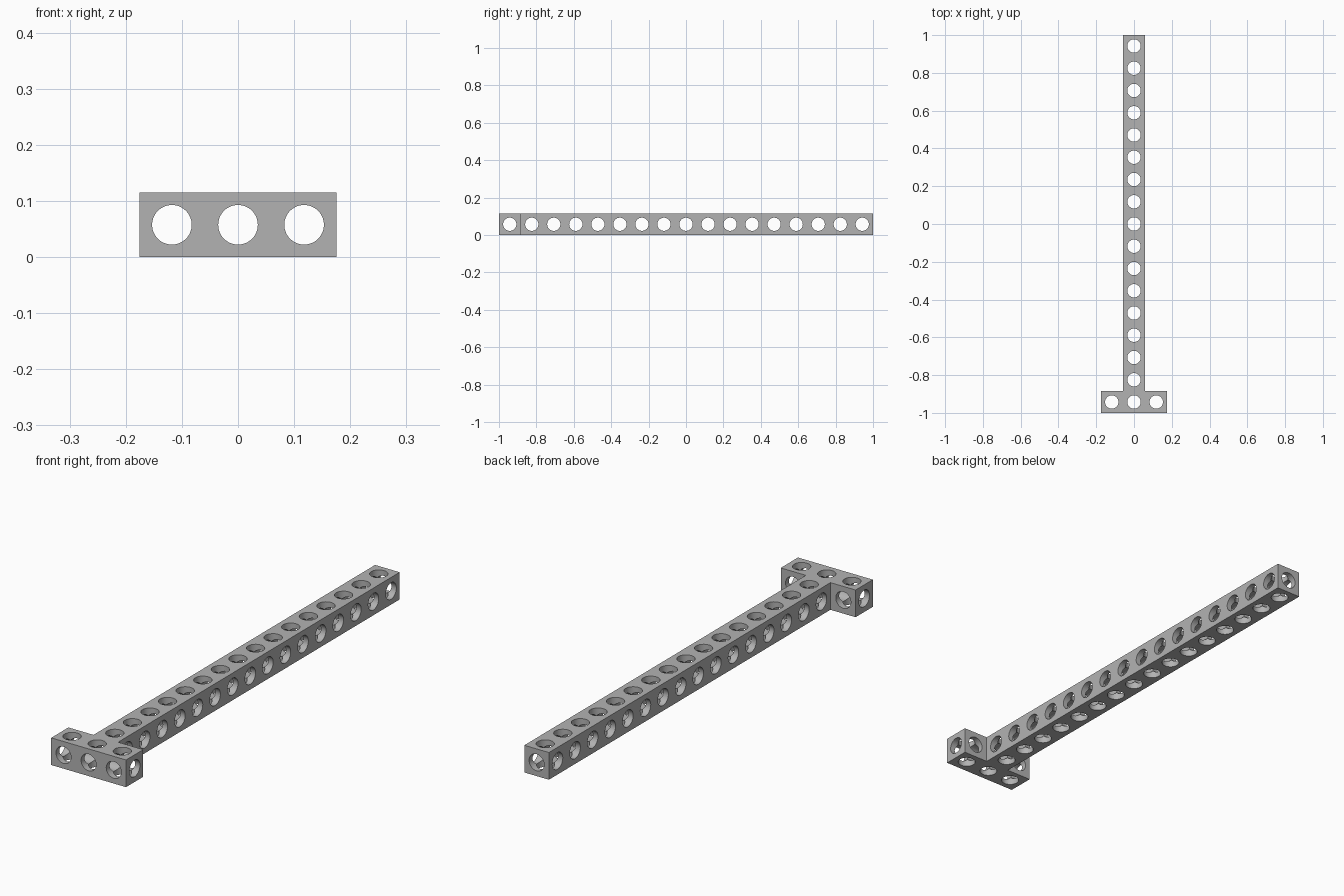
import bpy, bmesh, math
from mathutils import Matrix, Vector

default = bpy.data.objects.get("Cube")
if default:
    bpy.data.objects.remove(default, do_unlink=True)

PITCH = 0.1178                  # distance between hole centres
WIDTH = 2 - 16 * PITCH          # thickness of the beam
HALF = WIDTH / 2
RADIUS = 0.0353
HEAD_Y = -1 + HALF              # centre line of the cross head

grey = bpy.data.materials.new("grey plastic")
grey.use_nodes = True
colour = (0.45, 0.45, 0.45, 1)
grey.diffuse_color = colour
grey.node_tree.nodes["Principled BSDF"].inputs["Base Color"].default_value = colour


def make_object(name, bm):
    mesh = bpy.data.meshes.new(name)
    bm.to_mesh(mesh)
    bm.free()
    obj = bpy.data.objects.new(name, mesh)
    bpy.context.collection.objects.link(obj)
    return obj


def hole_cutter(name, axis, centres, length):
    """Row of parallel, separate cylinders along one axis."""
    turn = Vector((0, 0, 1)).rotation_difference(Vector(axis)).to_matrix().to_4x4()
    bm = bmesh.new()
    for centre in centres:
        bmesh.ops.create_cone(bm, cap_ends=True, segments=48, radius1=RADIUS,
                              radius2=RADIUS, depth=length,
                              matrix=Matrix.Translation(centre) @ turn)
    obj = make_object(name, bm)
    obj.hide_render = True
    return obj


# T-shaped solid: long beam with a three-hole cross head at the front
arm = PITCH + HALF
outline = [(-arm, -1), (arm, -1), (arm, -1 + WIDTH), (HALF, -1 + WIDTH),
           (HALF, 1), (-HALF, 1), (-HALF, -1 + WIDTH), (-arm, -1 + WIDTH)]
bm = bmesh.new()
base = bm.faces.new([bm.verts.new((x, y, 0)) for x, y in outline])
top = bmesh.ops.extrude_face_region(bm, geom=[base])["geom"]
bmesh.ops.translate(bm, vec=(0, 0, WIDTH),
                    verts=[v for v in top if isinstance(v, bmesh.types.BMVert)])
bmesh.ops.recalc_face_normals(bm, faces=bm.faces)
beam = make_object("t_beam", bm)
beam.data.materials.append(grey)

# Holes in all three directions, crossing at every cell centre
row = [(0, HEAD_Y + i * PITCH, HALF) for i in range(17)]
sides = [(s * PITCH, HEAD_Y, HALF) for s in (-1, 1)]
cutters = [
    hole_cutter("vertical_holes", (0, 0, 1), row + sides, 1),
    hole_cutter("cross_holes", (1, 0, 0), row, 1),
    hole_cutter("lengthwise_holes", (0, 1, 0), [(0, 0, HALF)] + sides, 3),
]
for cutter in cutters:
    mod = beam.modifiers.new(cutter.name, 'BOOLEAN')
    mod.operation = 'DIFFERENCE'
    mod.solver = 'EXACT'
    mod.object = cutter

# Apply the cuts, then remove the helpers
bpy.context.view_layer.objects.active = beam
beam.select_set(True)
for mod in list(beam.modifiers):
    bpy.ops.object.modifier_apply(modifier=mod.name)
for cutter in cutters:
    bpy.data.objects.remove(cutter, do_unlink=True)
bpy.ops.object.shade_smooth_by_angle(angle=math.radians(30))
